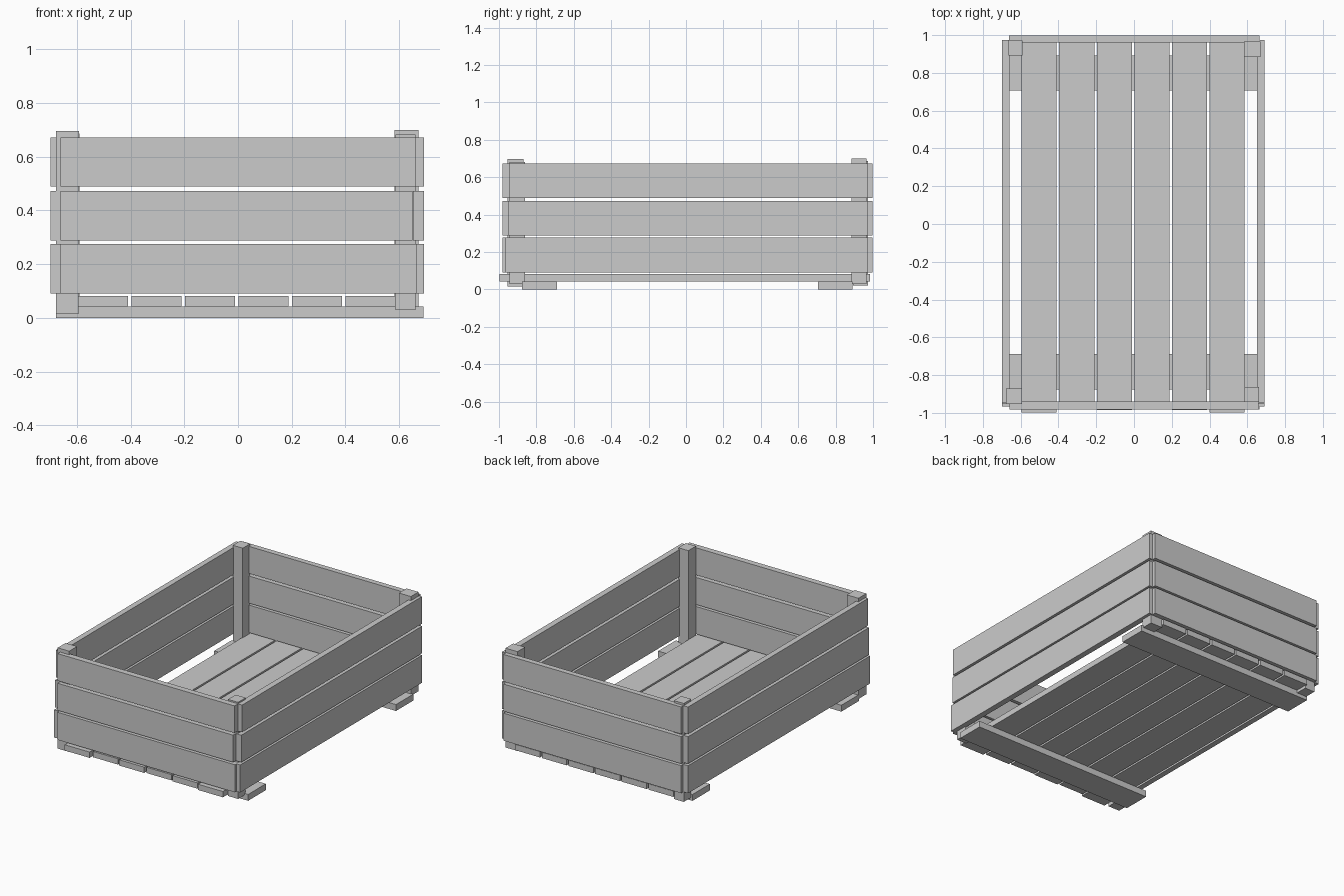
import bpy

if "Cube" in bpy.data.objects:
    bpy.data.objects.remove(bpy.data.objects["Cube"])


def board(name, x, y, z):
    """Box spanning the given (min, max) ranges."""
    bpy.ops.mesh.primitive_cube_add(size=1, location=[(a + b) / 2 for a, b in (x, y, z)])
    ob = bpy.context.object
    ob.name = name
    ob.scale = [b - a for a, b in (x, y, z)]
    bpy.ops.object.transform_apply(location=False, rotation=False, scale=True)
    return ob


# Two runners under the floor
board("front_runner", (-0.677, 0.69), (-0.877, -0.689), (0, 0.043))
board("back_runner", (-0.672, 0.685), (0.706, 0.891), (0, 0.043))

# Six floor slats with slightly uneven ends
front_ends = (-0.998, -0.978, -0.985, -0.978, -0.985, -0.998)
for i, y0 in enumerate(front_ends):
    x0 = -0.595 + i * 0.199
    board(f"floor_slat_{i + 1}", (x0, x0 + 0.186), (y0, 0.985), (0.042, 0.081))

# Corner posts
board("post_front_left", (-0.678, -0.592), (-0.954, -0.87), (0.016, 0.696))
board("post_front_right", (0.586, 0.661), (-0.943, -0.862), (0.03, 0.682))
board("post_back_left", (-0.664, -0.59), (0.893, 0.972), (0.022, 0.686))
board("post_back_right", (0.582, 0.671), (0.885, 0.966), (0.03, 0.70))

# Three rows of wall planks, nudged a little per row
rows = ((0.09, 0.276), (0.289, 0.472), (0.489, 0.672))
right_ends = (0.664, 0.65, 0.66)
side_fronts = (-0.965, -0.953, -0.945)
for i, z in enumerate(rows):
    board(f"front_plank_{i + 1}", (-0.66, right_ends[i]), (-0.981, -0.941), z)
    board(f"back_plank_{i + 1}", (-0.662, 0.664), (0.961, 0.998), z)
    board(f"left_plank_{i + 1}", (-0.698, -0.66), (side_fronts[i], 0.975), z)
    board(f"right_plank_{i + 1}", (0.652, 0.692), (side_fronts[i], 0.974), z)
